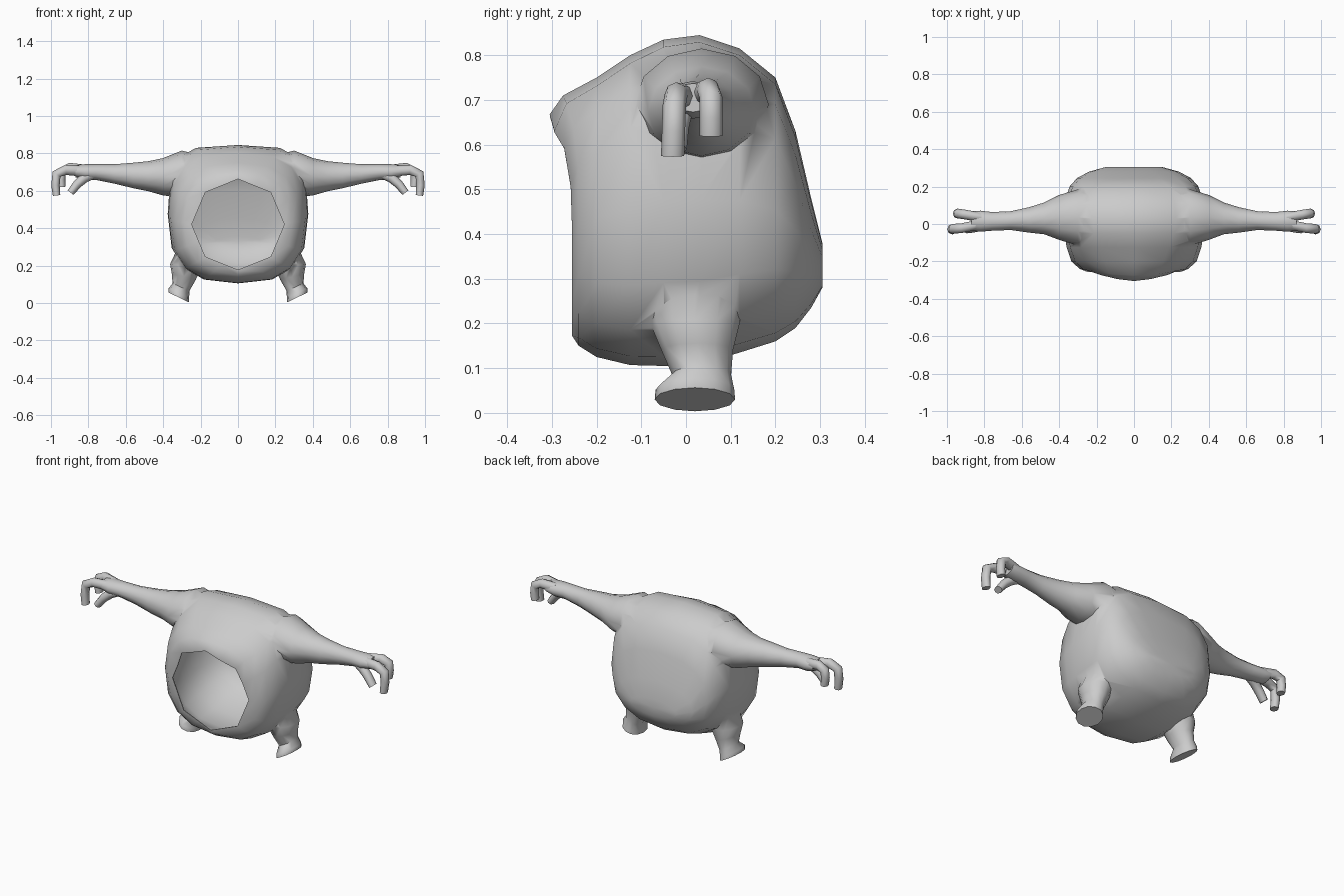
import bpy, bmesh, math
from mathutils import Vector

cube = bpy.data.objects.get("Cube")
if cube:
    bpy.data.objects.remove(cube, do_unlink=True)

GREY = (0.6, 0.6, 0.6, 1)
skin = bpy.data.materials.new("grey skin")
skin.use_nodes = True
skin.diffuse_color = GREY
skin.node_tree.nodes["Principled BSDF"].inputs["Base Color"].default_value = GREY


def smooth(mesh, angle=60):
    mesh.shade_smooth()
    mesh.set_sharp_from_angle(angle=math.radians(angle))


def loft(name, rings):
    """Skin a list of equal point rings, closing both ends."""
    bm = bmesh.new()
    loops = [[bm.verts.new(p) for p in ring] for ring in rings]
    n = len(loops[0])
    for a, b in zip(loops, loops[1:]):
        for i in range(n):
            j = (i + 1) % n
            bm.faces.new((a[i], a[j], b[j], b[i]))
    caps = [bm.faces.new(loops[0]), bm.faces.new(loops[-1])]
    bmesh.ops.poke(bm, faces=caps)
    bmesh.ops.recalc_face_normals(bm, faces=bm.faces)
    mesh = bpy.data.meshes.new(name)
    bm.to_mesh(mesh)
    bm.free()
    mesh.materials.append(skin)
    smooth(mesh)
    obj = bpy.data.objects.new(name, mesh)
    bpy.context.collection.objects.link(obj)
    return obj


def combine(target, other, operation):
    """Apply a boolean and discard the other object."""
    mod = target.modifiers.new(operation, "BOOLEAN")
    mod.operation = operation
    mod.solver = "EXACT"
    mod.object = other
    bpy.context.view_layer.objects.active = target
    bpy.ops.object.modifier_apply(modifier=mod.name)
    bpy.data.objects.remove(other, do_unlink=True)


def oval(centre, u, v, n=12):
    c, u, v = Vector(centre), Vector(u), Vector(v)
    return [c + u * math.cos(t) + v * math.sin(t)
            for t in (math.tau * i / n for i in range(n))]


def power(value, e):
    return math.copysign(abs(value) ** e, value)


def body_ring(y, w, low, high, top, bottom, lean=0.0, inset=0.0, n=16):
    """Boxy oval facing forward; top and bottom set how round each half is."""
    pts = []
    for i in range(n):
        t = math.tau * i / n
        c, s = math.cos(t), math.sin(t)
        e = top if s > 0 else bottom
        pts.append(((w - inset) * power(c, e), y - lean * max(0, s) ** 3,
                    (low + high) / 2 + ((high - low) / 2 - inset) * power(s, e)))
    return pts


def mouth_ring(y, k, lean, n=16):
    """Eight-cornered opening scaled by k."""
    pts = []
    for i in range(n):
        t = math.tau * i / n
        r = k * (math.cos(math.pi / 8) if i % 2 else 1)
        c, s = math.cos(t), math.sin(t)
        pts.append((0.25 * r * c, y - lean * max(0, s) ** 3, 0.42 + 0.245 * r * s))
    return pts


# Body: lip, then the belly out to the back
shell = [(-0.2, 0.335, 0.125, 0.75, 0.78, 0.78), (-0.125, 0.36, 0.107, 0.8, 0.68, 0.75),
         (-0.05, 0.372, 0.105, 0.835, 0.58, 0.74), (0.03, 0.376, 0.107, 0.845, 0.54, 0.74),
         (0.12, 0.37, 0.135, 0.815, 0.56, 0.76), (0.2, 0.345, 0.16, 0.75, 0.65, 0.82),
         (0.245, 0.305, 0.19, 0.63, 0.8, 0.88), (0.28, 0.24, 0.235, 0.48, 0.9, 0.95),
         (0.305, 0.15, 0.28, 0.38, 1, 1)]
lip = [mouth_ring(-0.255, 1.01, 0.05),
       body_ring(-0.24, 0.29, 0.15, 0.71, 0.85, 0.85, 0.035)]
body = loft("body", lip + [body_ring(*s) for s in shell])

# Limb sections: centre, then two half widths
arm = [(0.2, 0.035, 0.69, 0.13, 0.1), (0.3, 0.035, 0.69, 0.15, 0.125),
       (0.4, 0.035, 0.675, 0.12, 0.1), (0.48, 0.03, 0.678, 0.085, 0.08),
       (0.56, 0.022, 0.682, 0.068, 0.068), (0.66, 0.018, 0.69, 0.05, 0.052),
       (0.76, 0.014, 0.7, 0.05, 0.042), (0.82, 0.015, 0.7, 0.056, 0.042),
       (0.87, 0.016, 0.705, 0.052, 0.032)]
leg = [(0.24, 0.02, 0.3, 0.08, 0.11, 0), (0.28, 0.02, 0.2, 0.083, 0.1, 0.1),
       (0.29, 0.025, 0.14, 0.064, 0.08, 0.25), (0.305, 0.035, 0.085, 0.045, 0.066, 0.45),
       (0.316, 0.02, 0.052, 0.055, 0.088, 0.48), (0.317, 0.02, 0.03, 0.055, 0.09, 0.48)]
fingers = {
    "front_finger": [(0.82, 0, 0.705), (0.92, -0.022, 0.712), (0.97, -0.026, 0.69),
                     (0.976, -0.028, 0.63), (0.97, -0.03, 0.575)],
    "back_finger": [(0.82, 0.035, 0.71), (0.9, 0.05, 0.722), (0.942, 0.056, 0.705),
                    (0.946, 0.056, 0.66), (0.942, 0.056, 0.62)],
    "thumb": [(0.77, 0, 0.695), (0.82, -0.012, 0.67), (0.86, -0.02, 0.635),
              (0.895, -0.024, 0.59)],
}

for side, m in (("left", 1), ("right", -1)):
    # Arms and legs grow out of the body
    limbs = [[oval((m * x, y, z), (0, ry, 0), (0, 0, rz)) for x, y, z, ry, rz in arm],
             [oval((m * x, y, z), (m * rx, 0, rx * tilt), (0, ry, 0))
              for x, y, z, rx, ry, tilt in leg]]
    for rings in limbs:
        combine(body, loft(side + "_limb", rings), "UNION")
    # Fingers and thumb follow bent, tapering paths
    for name, path in fingers.items():
        pts = [Vector((m * x, y, z)) for x, y, z in path]
        rings = []
        for i, p in enumerate(pts):
            along = pts[min(i + 1, len(pts) - 1)] - pts[max(i - 1, 0)]
            across = along.cross(Vector((0, 1, 0))).normalized()
            thick = 0.03 - 0.01 * i / (len(pts) - 1)
            rings.append(oval(p, across * thick, (0, 0.026, 0), 8))
        loft(f"{side}_{name}", rings)

# Hollow the body through the mouth, leaving a thin wall
opening = [mouth_ring(-0.36, 0.99, 0.05), mouth_ring(-0.25, 0.99, 0.05)]
hollow = loft("hollow", opening + [body_ring(s[0] * 0.93, *s[1:], inset=0.025) for s in shell])
combine(body, hollow, "DIFFERENCE")
smooth(body.data)
